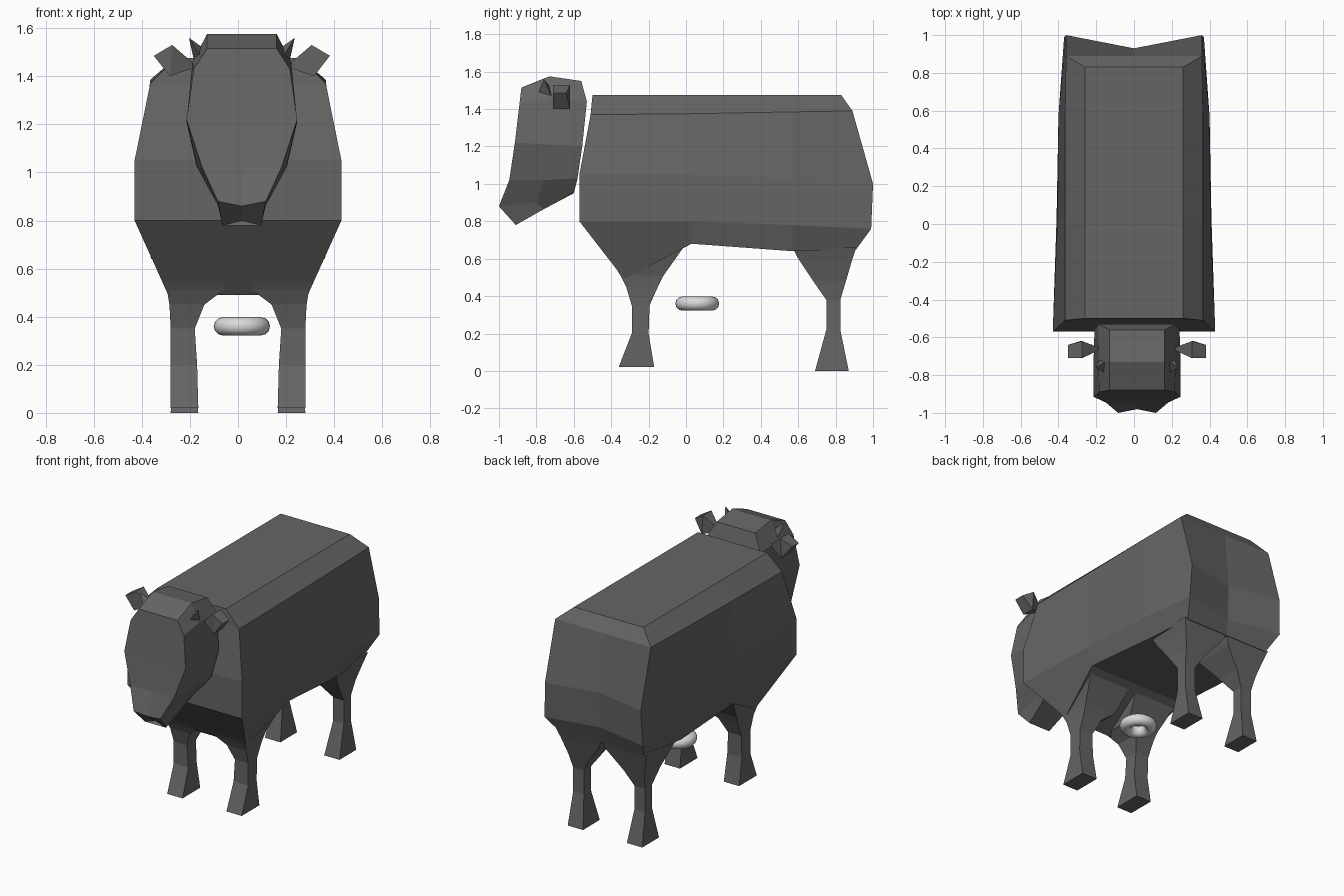
import bpy
import bmesh
from mathutils import Vector

cube = bpy.data.objects.get("Cube")
if cube:
    bpy.data.objects.remove(cube)


def material(name, value):
    mat = bpy.data.materials.new(name)
    mat.use_nodes = True
    color = (value, value, value, 1)
    mat.diffuse_color = color
    mat.node_tree.nodes["Principled BSDF"].inputs["Base Color"].default_value = color
    return mat


hide = material("dark grey hide", 0.13)
metal = material("light grey ring", 0.7)
HEAD_X = 0.016


def finish(bm, name, mat, x=0):
    bmesh.ops.remove_doubles(bm, verts=bm.verts[:], dist=0.0005)
    bmesh.ops.recalc_face_normals(bm, faces=bm.faces[:])
    mesh = bpy.data.meshes.new(name)
    bm.to_mesh(mesh)
    bm.free()
    mesh.materials.append(mat)
    obj = bpy.data.objects.new(name, mesh)
    obj.location.x = x
    bpy.context.collection.objects.link(obj)
    return obj


def half_loft(name, stations, dents=None, x=0):
    """Loft half profiles, cap both ends to the centre plane, mirror in x.
    dents shifts the centre line of the last cap along y."""
    bm = bmesh.new()
    first, last = stations[0], stations[-1]
    dents = dents or [0] * len(last)
    rows = [[(0, p[1], p[2]) for p in first]] + stations
    rows.append([(0, p[1] + d, p[2]) for p, d in zip(last, dents)])
    for side in (1, -1):
        grid = [[bm.verts.new((p[0] * side, p[1], p[2])) for p in r] for r in rows]
        for a, b in zip(grid, grid[1:]):
            for i in range(len(a) - 1):
                bm.faces.new((a[i], a[i + 1], b[i + 1], b[i]))
    return finish(bm, name, hide, x)


def closed(points):
    """Add centre-plane points at both ends of a half profile."""
    a, b = points[0], points[-1]
    return [(0, a[1], a[2])] + points + [(0, b[1], b[2])]


def box_loft(name, sections, side):
    """Stack of rectangles (x0, x1, y0, y1, z) joined from top to bottom."""
    bm = bmesh.new()
    rings = []
    for x0, x1, y0, y1, z in sections:
        corners = ((x0, y0), (x1, y0), (x1, y1), (x0, y1))
        rings.append([bm.verts.new((cx * side, cy, z)) for cx, cy in corners])
    for a, b in zip(rings, rings[1:]):
        for i in range(4):
            j = (i + 1) % 4
            bm.faces.new((a[i], a[j], b[j], b[i]))
    bm.faces.new(rings[0])
    bm.faces.new(rings[-1])
    return finish(bm, name, hide)


def hull(name, points, side):
    bm = bmesh.new()
    for px, py, pz in points:
        bm.verts.new(Vector((px * side, py, pz)))
    bmesh.ops.convex_hull(bm, input=bm.verts[:])
    return finish(bm, name, hide, HEAD_X)


# Body, from chest to rump
half_loft("body", [
    closed([(.26, -.5, 1.475), (.365, -.51, 1.37), (.43, -.57, 1.05),
            (.43, -.57, .8), (.29, -.33, .49)]),
    closed([(.26, .03, 1.475), (.365, .03, 1.375), (.405, .03, 1.05),
            (.41, .03, .8), (.37, .03, .68)]),
    closed([(.26, .57, 1.475), (.365, .57, 1.385), (.4, .57, 1.03),
            (.4, .57, .78), (.36, .57, .64)]),
    closed([(.26, .83, 1.475), (.36, .89, 1.39), (.36, 1, 1),
            (.37, .99, .76), (.32, .91, .65)]),
], dents=[0, 0, 0, -.07, -.07, 0, 0])

# Head, from crown to muzzle
half_loft("head", [
    closed([(.145, -.88, 1.515), (.145, -.73, 1.575), (.145, -.56, 1.55)]),
    closed([(.2, -.89, 1.43), (.205, -.73, 1.46), (.205, -.53, 1.44)]),
    closed([(.23, -.915, 1.22), (.23, -.72, 1.21), (.225, -.555, 1.2)]),
    closed([(.165, -.945, 1.02), (.185, -.76, 1.02), (.19, -.58, 1.03)]),
    [(0, -.98, .86), (.1, -1, .88), (.12, -.8, .9), (.13, -.6, .95), (0, -.6, .95)],
    [(0, -.89, .8), (.08, -.91, .78), (.1, -.76, .865), (.12, -.6, .95), (0, -.6, .95)],
], x=HEAD_X)

# Legs, ears and horns on both sides
front_leg = [(.02, .35, -.46, .0, .68), (.06, .295, -.35, -.12, .51),
             (.14, .285, -.32, -.15, .45), (.18, .28, -.29, -.195, .35),
             (.17, .28, -.29, -.2, .2), (.165, .28, -.36, -.17, .02)]
hind_leg = [(.0, .34, .57, .91, .66), (.03, .32, .6, .89, .6),
            (.13, .285, .68, .855, .48), (.19, .27, .75, .825, .38),
            (.19, .27, .75, .825, .22), (.165, .28, .69, .87, 0)]
ear = [(.185, -.66, 1.44), (.29, -.62, 1.53), (.29, -.71, 1.53),
       (.3, -.62, 1.4), (.3, -.71, 1.4), (.366, -.64, 1.485), (.366, -.71, 1.485)]
horn = [(.22, -.76, 1.56), (.15, -.72, 1.51), (.2, -.72, 1.47), (.17, -.79, 1.48)]
for label, side in (("left", 1), ("right", -1)):
    box_loft(label + "_front_leg", front_leg, side)
    box_loft(label + "_hind_leg", hind_leg, side)
    hull(label + "_ear", ear, side)
    hull(label + "_horn", horn, side)

# Loose ring under the belly
bpy.ops.mesh.primitive_torus_add(major_radius=.079, minor_radius=.038,
                                 major_segments=32, minor_segments=12,
                                 location=(HEAD_X, .06, .36))
ring = bpy.context.object
ring.name = "ring"
ring.data.materials.append(metal)
bpy.ops.object.shade_smooth()
